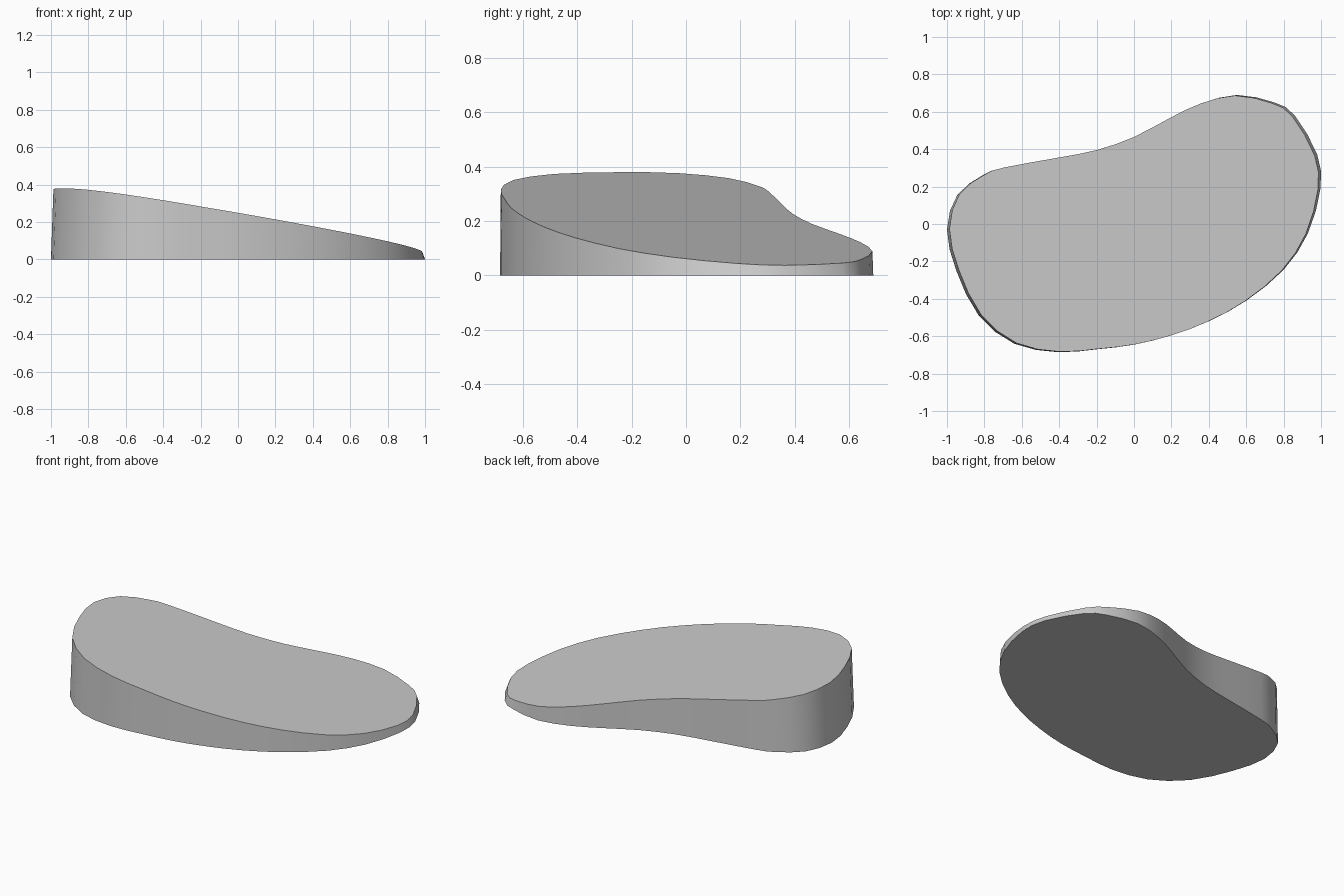
import bpy, bmesh, math
from mathutils import Vector

cube = bpy.data.objects.get("Cube")
if cube:
    bpy.data.objects.remove(cube, do_unlink=True)

# Kidney-shaped outline, control points counter-clockwise
OUTLINE = [Vector(p) for p in (
    (-1, -.03), (-.95, -.25), (-.83, -.49), (-.64, -.64), (-.41, -.685),
    (-.2, -.67), (0, -.645), (.2, -.595), (.4, -.52), (.6, -.41), (.8, -.245),
    (.93, -.05), (.997, .19), (.98, .37), (.86, .58), (.75, .65), (.55, .69),
    (.36, .645), (.2, .57), (0, .465), (-.2, .395), (-.4, .355), (-.7, .3),
    (-.81, .26), (-.945, .155))]


def smooth_loop(points):
    """Keep each control point and add the spline midpoint after it."""
    loop = []
    for i, b in enumerate(points):
        a, c, d = points[i - 1], points[(i + 1) % len(points)], points[(i + 2) % len(points)]
        loop += [b, (9 * (b + c) - a - d) / 16]
    return loop


# The lid is the base outline tilted about the centre, so it shrinks along the slope
SLOPE = Vector((-.163, -.054))
CENTRE_HEIGHT = .214
downhill = SLOPE.normalized()
shrink = math.cos(math.atan(SLOPE.length))


def tilted(p):
    q = p + downhill * p.dot(downhill) * (shrink - 1)
    return (q.x, q.y, CENTRE_HEIGHT + SLOPE.dot(q))


grey = bpy.data.materials.new("light grey")
grey.use_nodes = True
colour = (.6, .6, .6, 1)
grey.diffuse_color = colour
grey.node_tree.nodes["Principled BSDF"].inputs["Base Color"].default_value = colour

# Wedge body: flat base, sloping lid and smooth wall
loop = smooth_loop(OUTLINE)
bm = bmesh.new()
base = [bm.verts.new((p.x, p.y, 0)) for p in loop]
lid = [bm.verts.new(tilted(p)) for p in loop]
bm.faces.new(lid)
bm.faces.new(base[::-1])
for i in range(len(loop)):
    j = (i + 1) % len(loop)
    bm.faces.new((base[i], base[j], lid[j], lid[i]))
mesh = bpy.data.meshes.new("wedge_body")
bm.to_mesh(mesh)
bm.free()
mesh.materials.append(grey)
body = bpy.data.objects.new("wedge_body", mesh)
bpy.context.collection.objects.link(body)

# Smooth wall, sharp rims
bpy.ops.object.select_all(action='DESELECT')
body.select_set(True)
bpy.context.view_layer.objects.active = body
bpy.ops.object.shade_smooth_by_angle(angle=math.radians(40))
